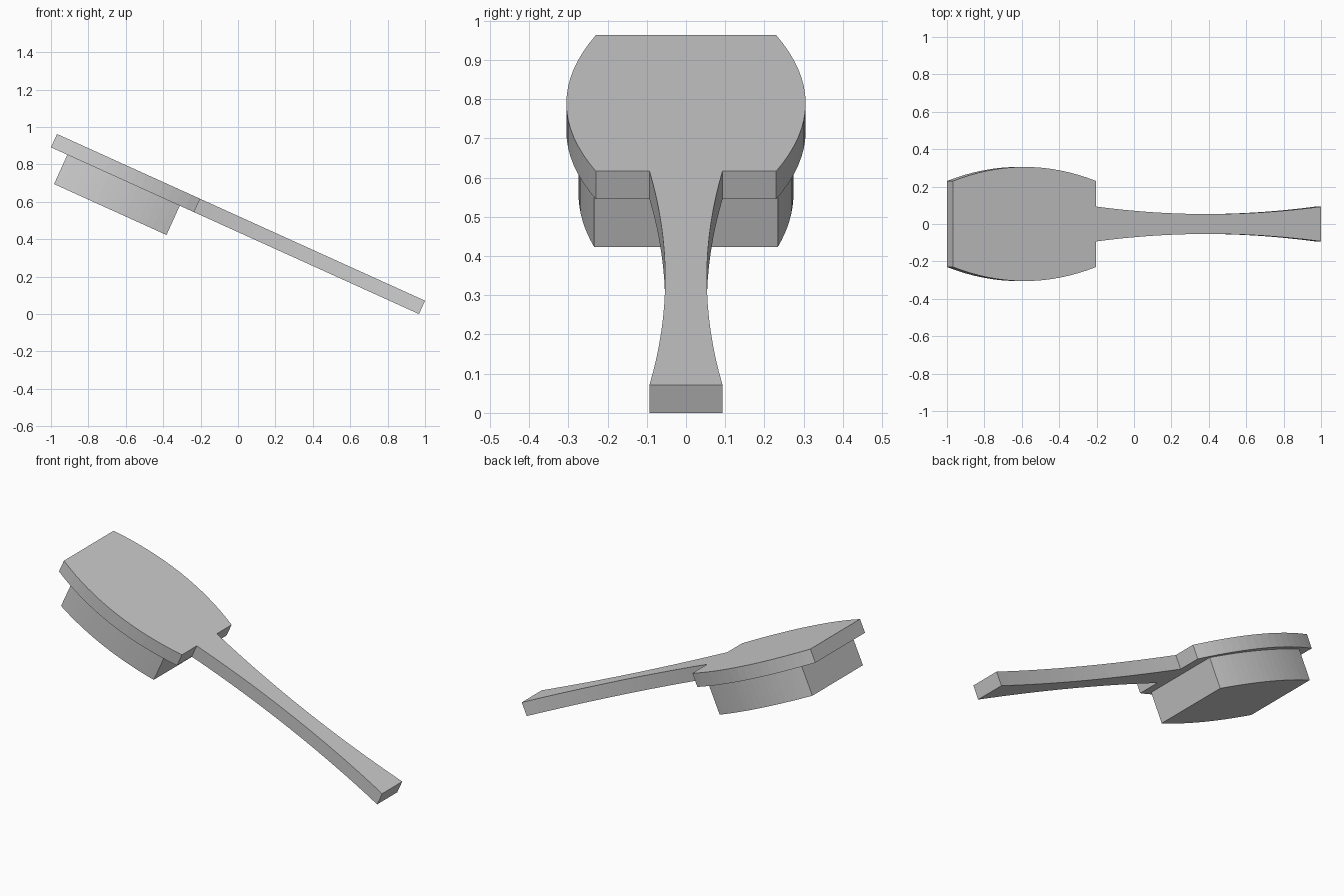
import bpy, bmesh, math
from mathutils import Matrix

if "Cube" in bpy.data.objects:
    bpy.data.objects.remove(bpy.data.objects["Cube"])

TILT = math.radians(24.37)
THICK = 0.0785
LENGTH = (2 - THICK * math.sin(TILT)) / math.cos(TILT)
HEAD = 0.84
# local frame: x runs from head tip to handle end, z = 0 is the board's underside
PLACE = Matrix.Translation((-1, 0, LENGTH * math.sin(TILT))) @ Matrix.Rotation(TILT, 4, 'Y')


def bowed(x0, x1, end, middle, n=16):
    """Half-width edge that bows in or out between two stations."""
    return [(x0 + (x1 - x0) * i / n,
             end + (middle - end) * 4 * (i / n) * (1 - i / n)) for i in range(n + 1)]


def plate(name, edge, z0, z1):
    """Mirror a half outline across y = 0 and extrude it into a solid."""
    outline = edge + [(x, -y) for x, y in reversed(edge)]
    bm = bmesh.new()
    face = bm.faces.new([bm.verts.new((x, y, z0)) for x, y in outline])
    ext = bmesh.ops.extrude_face_region(bm, geom=[face])
    top = [g for g in ext['geom'] if isinstance(g, bmesh.types.BMVert)]
    bmesh.ops.translate(bm, verts=top, vec=(0, 0, z1 - z0))
    bmesh.ops.recalc_face_normals(bm, faces=bm.faces)
    mesh = bpy.data.meshes.new(name)
    bm.to_mesh(mesh)
    bm.free()
    obj = bpy.data.objects.new(name, mesh)
    bpy.context.collection.objects.link(obj)
    obj.matrix_world = PLACE
    return obj


# Board: barrel-shaped head running into a waisted handle
plate("brush_back_and_handle",
      bowed(0, HEAD, 0.23, 0.305) + bowed(HEAD, LENGTH, 0.093, 0.053), 0, THICK)

# Bristle block under the head
plate("bristle_block", bowed(0.096, 0.756, 0.234, 0.274), -0.172, 0)
